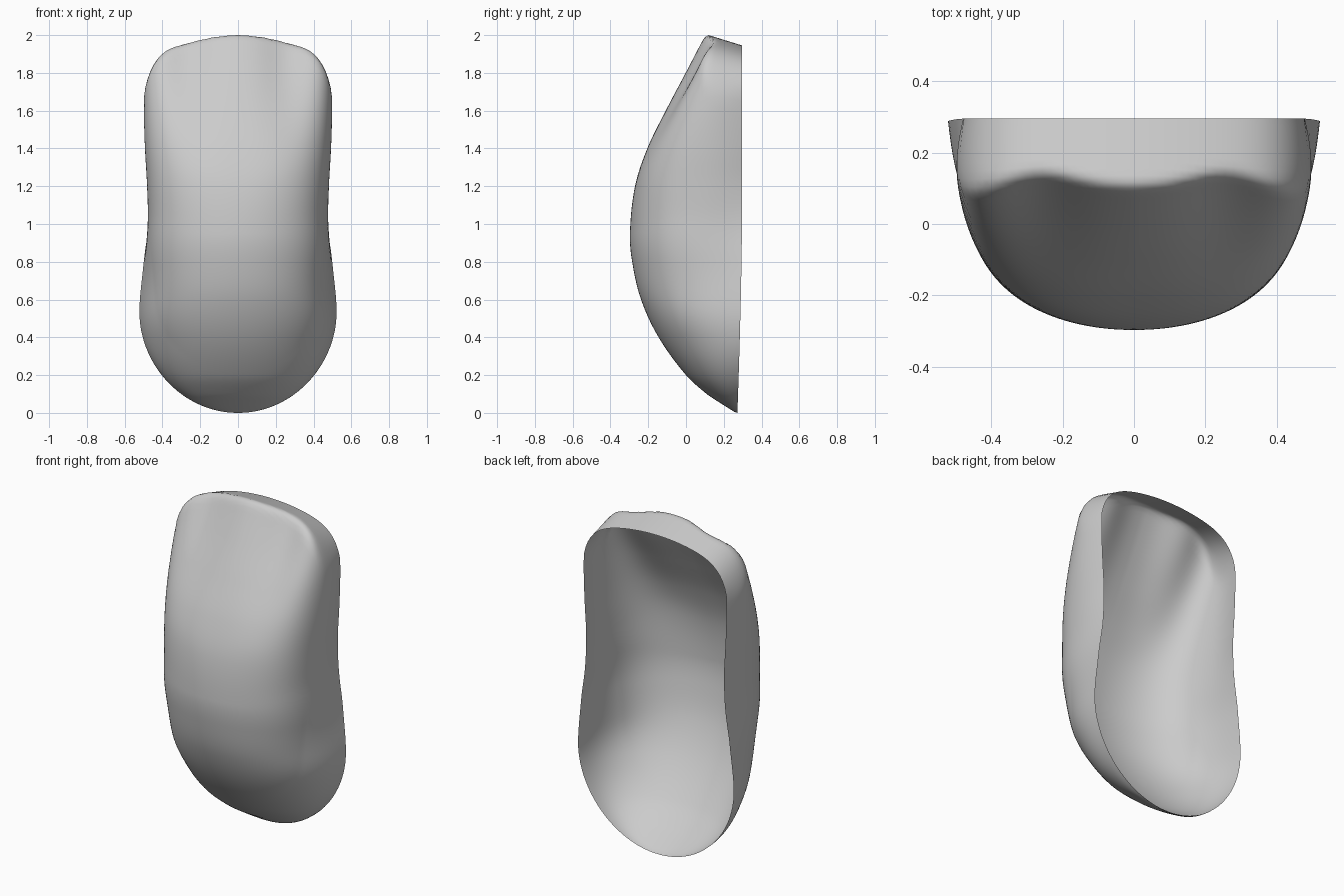
import bpy, bmesh
from math import sin, cos, pi, sqrt, exp

if "Cube" in bpy.data.objects:
    bpy.data.objects.remove(bpy.data.objects["Cube"])


def curve(knots):
    """Smooth cubic interpolation through (z, value) knots."""
    n = len(knots)
    m = []
    for i in range(n):
        a, b = knots[max(i - 1, 0)], knots[min(i + 1, n - 1)]
        m.append((b[1] - a[1]) / (b[0] - a[0]))

    def f(z):
        z = min(max(z, knots[0][0]), knots[-1][0])
        i = 0
        while i < n - 2 and z > knots[i + 1][0]:
            i += 1
        (z0, v0), (z1, v1) = knots[i], knots[i + 1]
        d = z1 - z0
        t = (z - z0) / d
        return (v0 * (1 + 2 * t) * (1 - t) ** 2 + m[i] * d * t * (1 - t) ** 2
                + v1 * t * t * (3 - 2 * t) + m[i + 1] * d * t * t * (t - 1))
    return f


# Half width, front line of the side profile and section exponents along z
width = curve([(0, .522), (.55, .522), (.8, .499), (1, .48), (1.2, .484),
               (1.4, .496), (1.6, .503), (1.8, .502), (2.1, .499)])
front = curve([(0, .265), (.05, .185), (.1, .11), (.2, .0), (.4, -.145), (.6, -.238),
               (.8, -.285), (.95, -.297), (1.2, -.27), (1.4, -.205), (1.6, -.108),
               (1.8, -.003), (2, .1), (2.15, .17)])
across = curve([(0, 2.1), (.6, 2.1), (1, 2.1), (1.4, 2.7), (1.8, 4), (2.1, 4.2)])
outward = curve([(0, 2.1), (.25, 2.3), (.6, 3), (1, 3.7), (2.1, 3.7)])


def smoothstep(a, b, z):
    t = min(max((z - a) / (b - a), 0), 1)
    return t * t * (3 - 2 * t)


def back(z):
    return .296 - .024 * max(0, 1 - z) ** 1.5


def field(x, y, z):
    """Negative inside the shell, positive outside."""
    if z <= .0005:
        return 1
    x = abs(x)
    h = max(back(z) - y, 0)
    w = width(z)
    if z < .55:
        w *= sqrt(1 - (1 - z / .55) ** 2)
    # flared skirt below, tucked-in sides above
    w -= .12 * min(h, .3) * smoothstep(.1, .4, z) * (1 - smoothstep(.6, 1, z))
    w -= .024 * smoothstep(.8, 1.3, z) * max(0, 1 - h / .2) ** 2
    # shallow finger dishes either side of the middle
    depth = back(z) - front(z) - .055 * smoothstep(1.25, 1.95, z) * exp(-((x - .27) / .14) ** 2)
    p, q = across(z), outward(z)
    a = .45 * (((x / w) ** p + (h / depth) ** q) ** (2 / (p + q)) - 1)
    # sloping, arched end wall
    b = z - (2.0 - .42 * x * x - 42 * x ** 8 - .31 * (y - .12))
    k = .05
    t = max(k - abs(a - b), 0) / k
    return max(a, b) + t * t * k / 4


# Shell: project a scaled half dome onto the field
bm = bmesh.new()
RINGS, SEGS, ZC = 56, 160, .95


def project(theta, phi):
    dx, dy, dz = .5 * sin(theta) * cos(phi), -.59 * cos(theta), sin(theta) * sin(phi)
    lo, hi = 0, 1.6
    for _ in range(26):
        s = (lo + hi) / 2
        z = ZC + s * dz
        if field(s * dx, back(z) + s * dy, z) < 0:
            lo = s
        else:
            hi = s
    z = ZC + lo * dz
    return bm.verts.new((lo * dx, back(z) + lo * dy, z))


pole = project(0, 0)
rings = [[project(pi / 2 * i / RINGS, 2 * pi * j / SEGS) for j in range(SEGS)]
         for i in range(1, RINGS + 1)]
for j in range(SEGS):
    n = (j + 1) % SEGS
    bm.faces.new((pole, rings[0][j], rings[0][n]))
    for r0, r1 in zip(rings, rings[1:]):
        bm.faces.new((r0[j], r1[j], r1[n], r0[n]))
bmesh.ops.recalc_face_normals(bm, faces=bm.faces)
pole.normal_update()
if pole.normal.y > 0:
    bmesh.ops.reverse_faces(bm, faces=bm.faces)
for f in bm.faces:
    f.smooth = True

mesh = bpy.data.meshes.new("top_shell")
bm.to_mesh(mesh)
bm.free()
shell = bpy.data.objects.new("top_shell", mesh)
bpy.context.collection.objects.link(shell)
